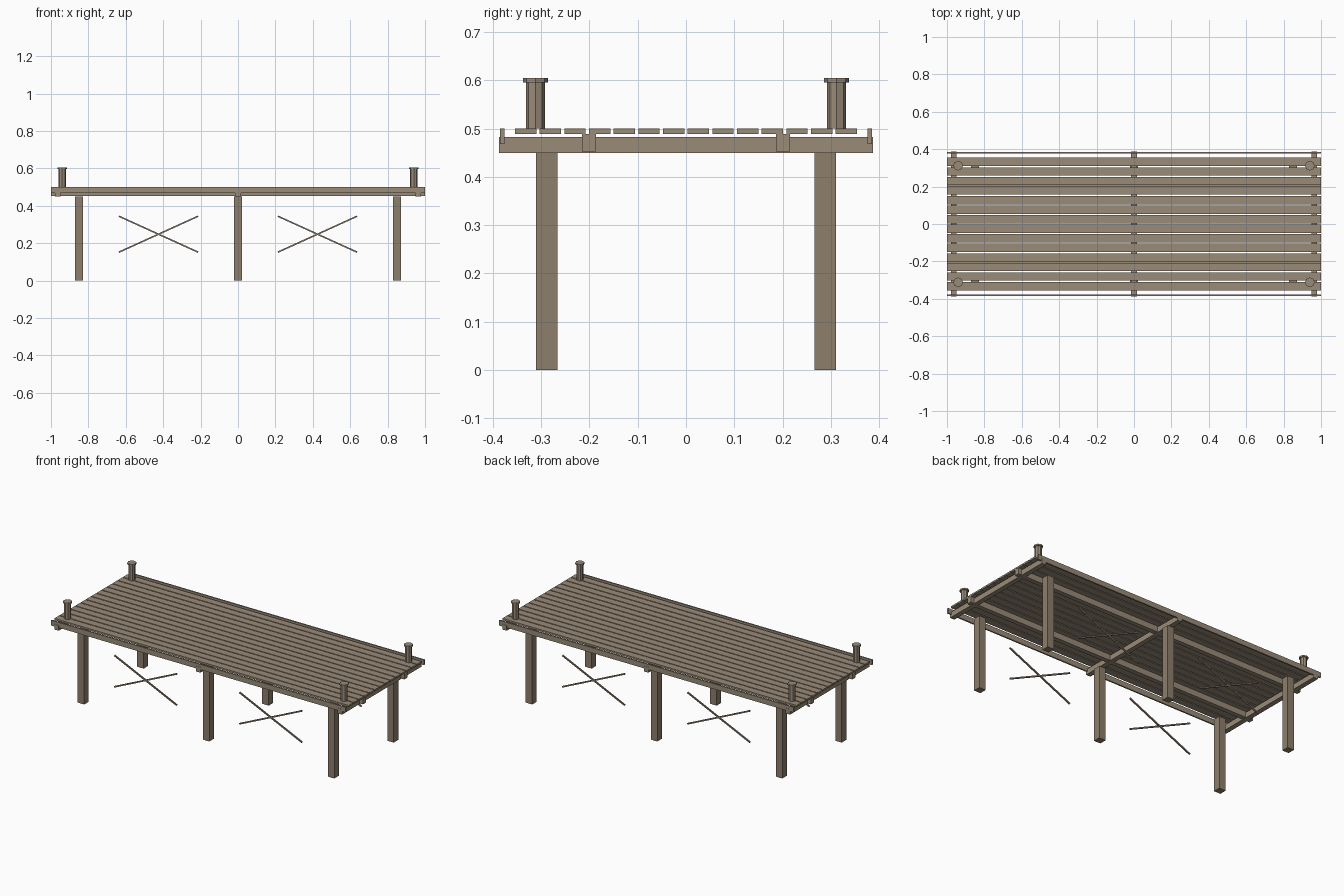
import bpy, math

if "Cube" in bpy.data.objects:
    bpy.data.objects.remove(bpy.data.objects["Cube"])


def material(name, rgb):
    m = bpy.data.materials.new(name)
    m.diffuse_color = (*rgb, 1)
    m.use_nodes = True
    m.node_tree.nodes["Principled BSDF"].inputs["Base Color"].default_value = m.diffuse_color
    return m


WOOD = material("weathered_wood", (0.32, 0.26, 0.19))
POST = material("post_wood", (0.27, 0.21, 0.15))


def box(name, centre, size, mat=WOOD, tilt=0):
    bpy.ops.mesh.primitive_cube_add(size=1, location=centre)
    ob = bpy.context.object
    ob.name = name
    ob.scale = size
    ob.rotation_euler.y = tilt
    ob.data.materials.append(mat)
    return ob


def octagon(name, x, y, z0, z1, r):
    bpy.ops.mesh.primitive_cylinder_add(vertices=8, radius=r, depth=z1 - z0,
                                        location=(x, y, (z0 + z1) / 2))
    ob = bpy.context.object
    ob.name = name
    ob.data.materials.append(WOOD)
    return ob


# deck planks
for i in range(14):
    box("deck_plank", (0, (i - 6.5) * 0.0511, 0.4945), (2, 0.0445, 0.011))

# crossbeams
for x in (-0.963, 0, 0.963):
    box("crossbeam", (x, 0, 0.4665), (0.03, 0.774, 0.033))

for s in (-1, 1):
    # lengthwise stringers and thin edge rails
    box("stringer", (0, s * 0.201, 0.471), (2, 0.029, 0.036))
    box("edge_rail", (0, s * 0.381, 0.484), (2, 0.009, 0.032))
    # support posts
    for x in (-0.85, 0, 0.85):
        box("support_post", (x, s * 0.2885, 0.225), (0.044, 0.044, 0.45), POST)
    # crossed braces between the posts
    angle = math.atan2(0.193, 0.425)
    for x in (-0.425, 0.425):
        for t in (-1, 1):
            box("cross_brace", (x, s * 0.2885, 0.248), (0.466, 0.008, 0.008), POST, t * angle)
    # mooring bollards with caps
    for x in (-0.94, 0.94):
        octagon("bollard", x, s * 0.312, 0.5, 0.597, 0.0195)
        octagon("bollard_cap", x, s * 0.312, 0.596, 0.605, 0.026)
